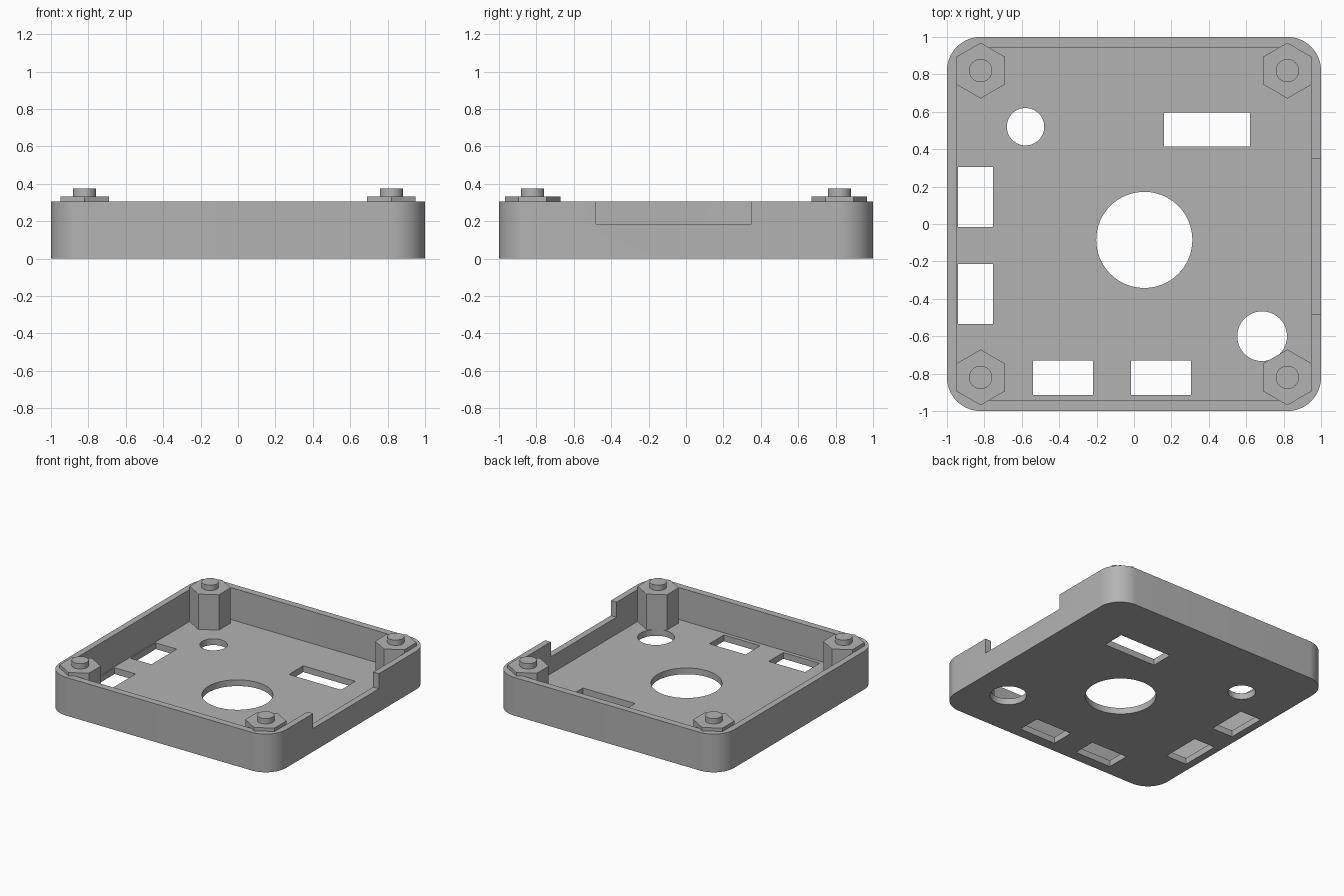
import bpy, bmesh, math

old = bpy.data.objects.get("Cube")
if old:
    bpy.data.objects.remove(old, do_unlink=True)

GREY = (0.45, 0.45, 0.45, 1)
mat = bpy.data.materials.new("plain grey")
mat.use_nodes = True
mat.diffuse_color = GREY
mat.node_tree.nodes["Principled BSDF"].inputs["Base Color"].default_value = GREY

FLOOR, RIM = 0.05, 0.305


def prism(name, outline, z0, z1):
    """Extrude a counter-clockwise outline from z0 to z1."""
    bm = bmesh.new()
    base = bm.faces.new([bm.verts.new((x, y, z0)) for x, y in outline])
    top = bmesh.ops.extrude_face_region(bm, geom=[base])["geom"]
    moved = [v for v in top if isinstance(v, bmesh.types.BMVert)]
    bmesh.ops.translate(bm, verts=moved, vec=(0, 0, z1 - z0))
    bmesh.ops.recalc_face_normals(bm, faces=bm.faces)
    mesh = bpy.data.meshes.new(name)
    bm.to_mesh(mesh)
    bm.free()
    mesh.materials.append(mat)
    obj = bpy.data.objects.new(name, mesh)
    bpy.context.collection.objects.link(obj)
    return obj


def circle(cx, cy, r, n=64, start=0.0):
    angles = [start + math.tau * i / n for i in range(n)]
    return [(cx + r * math.cos(a), cy + r * math.sin(a)) for a in angles]


def rect(x0, x1, y0, y1):
    return [(x0, y0), (x1, y0), (x1, y1), (x0, y1)]


def rounded(x0, x1, y0, y1, r, n=16):
    pts = []
    corners = [(x1 - r, y1 - r), (x0 + r, y1 - r), (x0 + r, y0 + r), (x1 - r, y0 + r)]
    for k, (cx, cy) in enumerate(corners):
        for i in range(n + 1):
            a = math.pi / 2 * (k + i / n)
            pts.append((cx + r * math.cos(a), cy + r * math.sin(a)))
    return pts


def smooth(obj):
    bpy.ops.object.select_all(action='DESELECT')
    obj.select_set(True)
    bpy.context.view_layer.objects.active = obj
    bpy.ops.object.shade_smooth_by_angle(angle=math.radians(30))


def cut(obj, outline, z0, z1):
    cutter = prism("cutter", outline, z0, z1)
    cutter.hide_render = True
    mod = obj.modifiers.new("cut", 'BOOLEAN')
    mod.operation, mod.solver, mod.object = 'DIFFERENCE', 'EXACT', cutter
    bpy.context.view_layer.objects.active = obj
    bpy.ops.object.modifier_apply(modifier=mod.name)
    bpy.data.objects.remove(cutter, do_unlink=True)


# Tray with rounded corners, hollowed from above
tray = prism("tray", rounded(-1, 1, -1, 1, 0.18), 0, RIM)
cut(tray, rounded(-0.95, 0.95, -0.945, 0.945, 0.13), FLOOR, 0.5)

# Notch in the left wall
cut(tray, rect(0.9, 1.1, -0.48, 0.35), 0.185, 0.5)

# Floor openings
for box in [(-0.94, -0.755, -0.015, 0.305), (-0.94, -0.755, -0.535, -0.215),
            (-0.54, -0.22, -0.915, -0.73), (-0.015, 0.305, -0.915, -0.73),
            (0.16, 0.62, 0.415, 0.595)]:
    cut(tray, rect(*box), -0.1, 0.1)
for hole in [(-0.58, 0.52, 0.1), (0.055, -0.085, 0.257), (0.685, -0.6, 0.133)]:
    cut(tray, circle(*hole), -0.1, 0.1)
smooth(tray)

# Hexagonal corner posts with locating pegs
for sx, side in ((1, "left"), (-1, "right")):
    for sy, end in ((1, "back"), (-1, "front")):
        x, y = 0.82 * sx, 0.82 * sy
        prism(f"{end}_{side}_post", circle(x, y, 0.149, 6, math.pi / 6), FLOOR, 0.332)
        smooth(prism(f"{end}_{side}_peg", circle(x, y, 0.062, 32), 0.32, 0.375))
